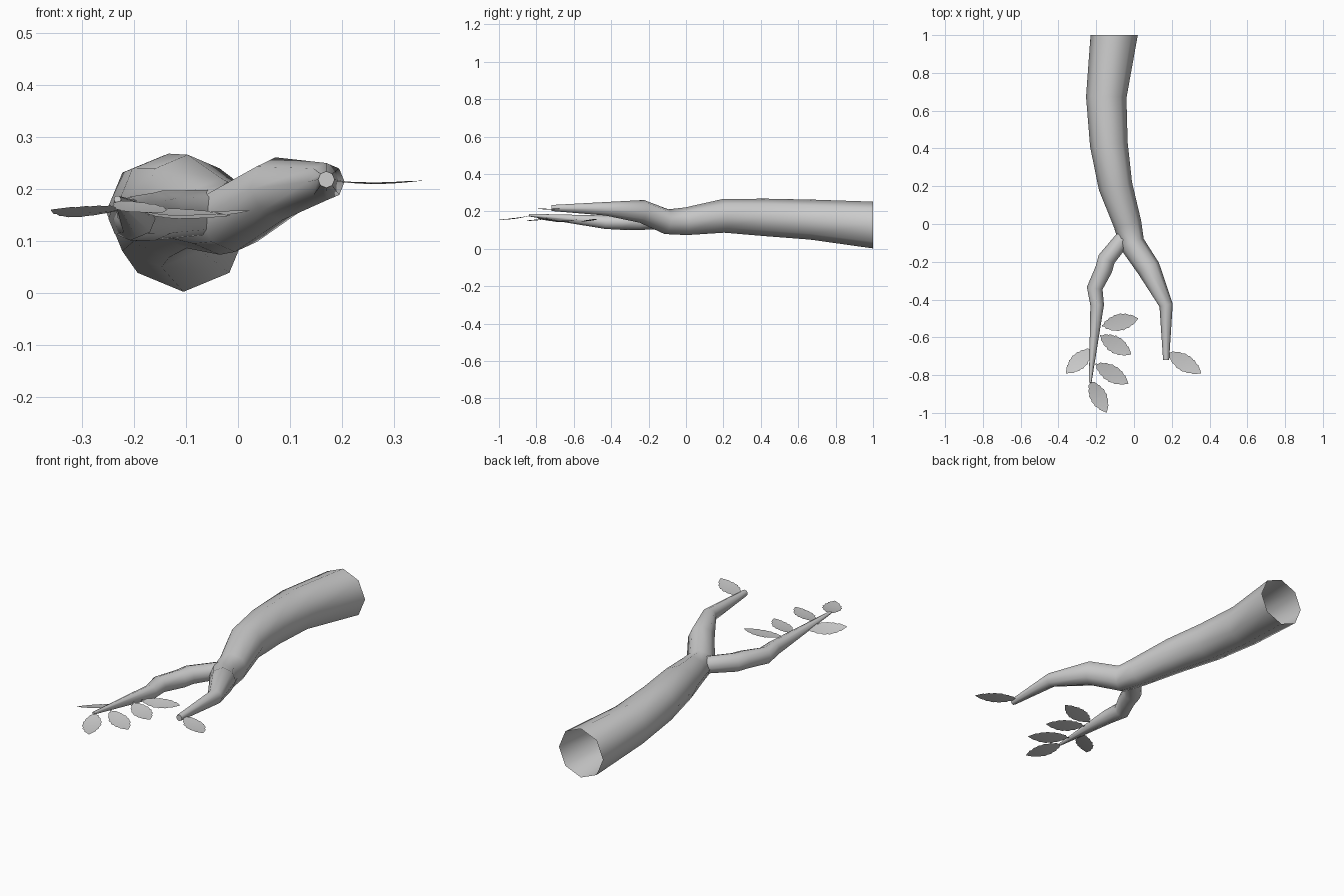
import bpy, bmesh, math
from mathutils import Vector

if "Cube" in bpy.data.objects:
    bpy.data.objects.remove(bpy.data.objects["Cube"])


def finish(bm, name):
    mesh = bpy.data.meshes.new(name)
    bm.to_mesh(mesh)
    bm.free()
    for p in mesh.polygons:
        p.use_smooth = True
    obj = bpy.data.objects.new(name, mesh)
    bpy.context.collection.objects.link(obj)
    bpy.context.view_layer.objects.active = obj
    obj.select_set(True)
    bpy.ops.object.shade_smooth_by_angle(angle=math.radians(60))
    obj.select_set(False)
    return obj


def tube(name, path, sides=8, start_dir=None):
    """Tapered tube through (x, y, z, radius), open start, capped tip."""
    bm = bmesh.new()
    pts = [Vector(p[:3]) for p in path]
    rings = []
    for i, p in enumerate(pts):
        before = (p - pts[i - 1]).normalized() if i else Vector()
        after = (pts[i + 1] - p).normalized() if i < len(pts) - 1 else Vector()
        t = (before + after).normalized()
        if i == 0 and start_dir:
            t = Vector(start_dir)
        side = t.cross(Vector((0, 0, 1))).normalized()
        up = side.cross(t)
        r = path[i][3]
        rings.append([bm.verts.new(p + r * (side * math.cos(a) + up * math.sin(a)))
                      for a in (2 * math.pi * k / sides for k in range(sides))])
    for a, b in zip(rings, rings[1:]):
        for k in range(sides):
            j = (k + 1) % sides
            bm.faces.new((a[k], a[j], b[j], b[k]))
    bm.faces.new(rings[-1])
    bmesh.ops.recalc_face_normals(bm, faces=bm.faces[:])
    return finish(bm, name)


# half widths along the leaf, with a toothed edge
LEAF = [(0, .003), (.06, .006), (.10, .020), (.19, .026), (.23, .034),
        (.34, .037), (.38, .044), (.50, .042), (.54, .046), (.65, .038),
        (.69, .040), (.79, .027), (.83, .028), (.92, .014), (1, .001)]


def leaf(name, base, tip, roll, sag=.006):
    """Thin sheet from base to tip, rolled about its midrib (radians)."""
    bm = bmesh.new()
    base, tip = Vector(base), Vector(tip)
    d = (tip - base).normalized()
    flat = Vector((0, 0, 1)).cross(d).normalized()
    up = d.cross(flat)
    side = flat * math.cos(roll) + up * math.sin(roll)
    rows = []
    for t, w in LEAF:
        mid = base.lerp(tip, t) - up * sag * math.sin(math.pi * t)
        rows.append([bm.verts.new(mid + side * w * s + up * abs(s) * w * .06)
                     for s in (-1, 0, 1)])
    for a, b in zip(rows, rows[1:]):
        for k in range(2):
            bm.faces.new((a[k], b[k], b[k + 1], a[k + 1]))
    bmesh.ops.recalc_face_normals(bm, faces=bm.faces[:])
    return finish(bm, name)


# main limb running into the right fork
tube("main_branch", [
    (-.105, 1.0, .127, .125), (-.147, .67, .156, .107), (-.133, .42, .168, .100),
    (-.098, .20, .176, .090), (-.034, 0, .147, .074), (-.010, -.105, .145, .067),
    (.078, -.236, .200, .062), (.170, -.43, .214, .036), (.170, -.72, .218, .016)],
    start_dir=(0, -1, 0))

# left fork
tube("side_branch", [
    (-.055, -.075, .155, .043), (-.145, -.185, .150, .047), (-.160, -.24, .147, .046),
    (-.208, -.34, .143, .042), (-.195, -.43, .142, .036), (-.232, -.84, .180, .007)])

# leaves: base, tip, roll
leaves = [
    ((-.170, -.54, .150), (.022, -.50, .158), .10),
    ((-.180, -.59, .155), (-.015, -.69, .148), .12),
    ((-.220, -.66, .160), (-.360, -.79, .160), .25),
    ((-.205, -.74, .165), (-.030, -.845, .152), .12),
    ((-.232, -.83, .178), (-.145, -.998, .155), .10),
    ((.178, -.68, .215), (.356, -.79, .216), .0),
]
for i, (b, t, r) in enumerate(leaves):
    leaf(f"leaf_{i + 1}", b, t, r)
